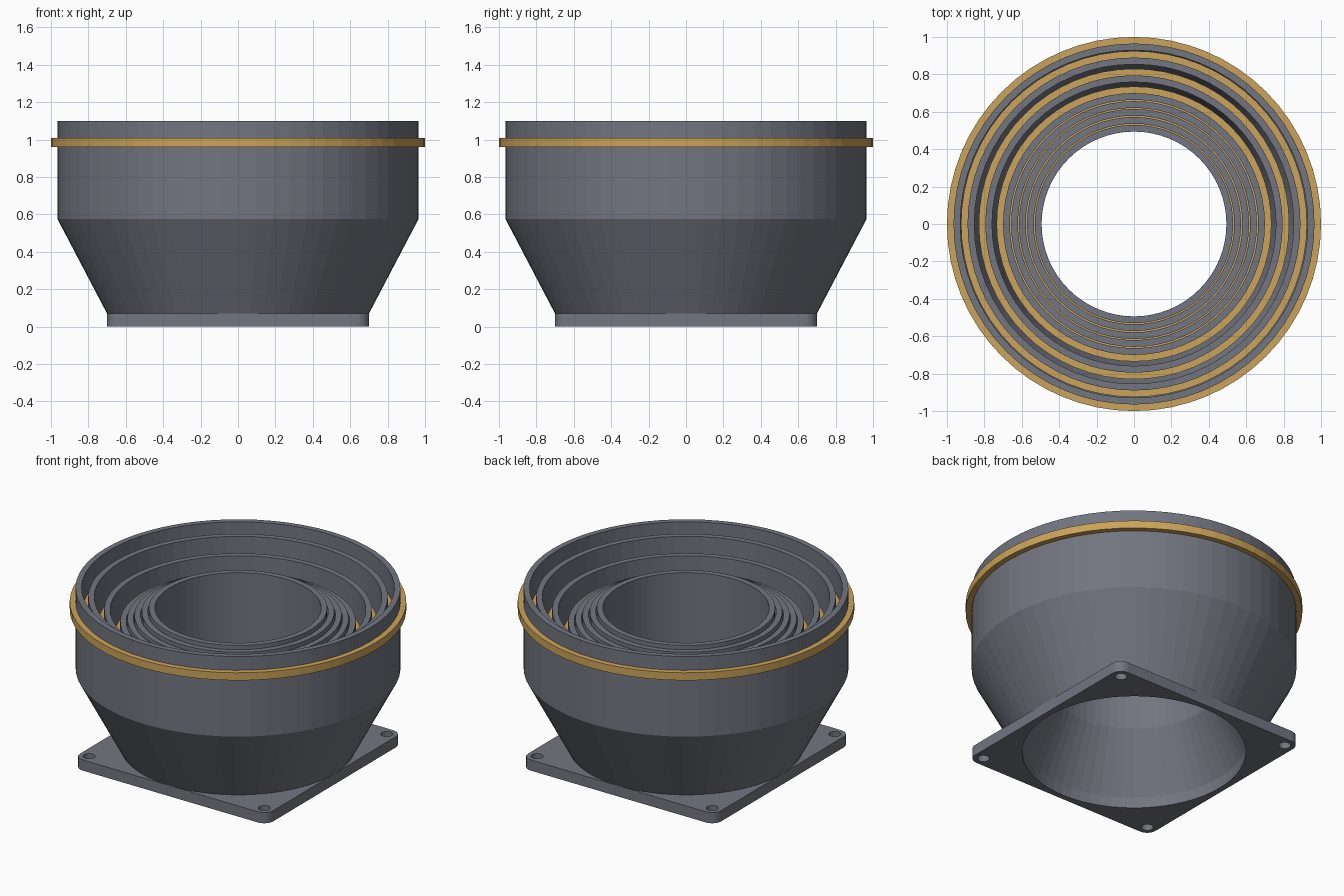
import bpy, bmesh, math

SIDES = 64
WALL = 0.036
PLATE_TOP = 0.07
BASE_R = 0.70

if "Cube" in bpy.data.objects:
    bpy.data.objects.remove(bpy.data.objects["Cube"])


def material(name, color):
    m = bpy.data.materials.new(name)
    m.use_nodes = True
    m.diffuse_color = color
    m.node_tree.nodes["Principled BSDF"].inputs["Base Color"].default_value = color
    return m


grey = material("slate_grey", (0.17, 0.18, 0.215, 1))
gold = material("warm_gold", (0.60, 0.37, 0.10, 1))


def finish(name, bm, mat):
    bmesh.ops.recalc_face_normals(bm, faces=bm.faces)
    mesh = bpy.data.meshes.new(name)
    bm.to_mesh(mesh)
    bm.free()
    mesh.materials.append(mat)
    obj = bpy.data.objects.new(name, mesh)
    bpy.context.collection.objects.link(obj)
    return obj


def lathe(name, profile, mat):
    """Spin a closed (radius, height) profile around z."""
    bm = bmesh.new()
    rings = []
    for i in range(SIDES):
        a = math.tau * i / SIDES
        rings.append([bm.verts.new((r * math.cos(a), r * math.sin(a), z)) for r, z in profile])
    n = len(profile)
    for i in range(SIDES):
        p, q = rings[i], rings[(i + 1) % SIDES]
        for j in range(n):
            k = (j + 1) % n
            bm.faces.new((p[j], q[j], q[k], p[k]))
    return finish(name, bm, mat)


def circle(cx, cy, r, count):
    return [(cx + r * math.cos(math.tau * i / count), cy + r * math.sin(math.tau * i / count))
            for i in range(count)]


def rounded_square(half, radius, steps=6):
    pts = []
    for corner in range(4):
        mid = math.pi / 4 + corner * math.pi / 2
        cx = math.copysign(half - radius, math.cos(mid))
        cy = math.copysign(half - radius, math.sin(mid))
        for s in range(steps + 1):
            a = mid - math.pi / 4 + s * math.pi / 2 / steps
            pts.append((cx + radius * math.cos(a), cy + radius * math.sin(a)))
    return pts


# Mounting plate: rounded square with a central opening and four screw holes
bm = bmesh.new()
outlines = [rounded_square(BASE_R, 0.065), circle(0, 0, BASE_R - WALL, SIDES)]
outlines += [circle(sx * 0.635, sy * 0.635, 0.036, 20) for sx in (-1, 1) for sy in (-1, 1)]
edges = []
for pts in outlines:
    vs = [bm.verts.new((x, y, 0)) for x, y in pts]
    edges += [bm.edges.new((vs[i], vs[(i + 1) % len(vs)])) for i in range(len(vs))]
bmesh.ops.triangle_fill(bm, use_beauty=True, use_dissolve=False, edges=edges)
top = bmesh.ops.extrude_face_region(bm, geom=bm.faces[:])["geom"]
bmesh.ops.translate(bm, vec=(0, 0, PLATE_TOP),
                    verts=[v for v in top if isinstance(v, bmesh.types.BMVert)])
finish("mounting_plate", bm, grey)

# Nested collars (outer radius, top height), each with a gold sealing band
collars = [(0.965, 1.10), (0.89, 1.04), (0.795, 0.957), (0.70, 0.88),
           (0.657, 0.90), (0.615, 0.922), (0.572, 0.945), (0.53, 0.97)]
for i, (r, z) in enumerate(collars, 1):
    bend = z - 0.525
    inner = r - WALL
    lathe(f"collar_{i}", [(BASE_R, PLATE_TOP), (r, bend), (r, z), (inner, z),
                          (inner, bend), (BASE_R - WALL, PLATE_TOP)], grey)
    lo, hi = z - 0.14, z - 0.09
    lathe(f"sealing_band_{i}", [(r - 0.01, lo), (r + 0.035, lo),
                                (r + 0.035, hi), (r - 0.01, hi)], gold)
